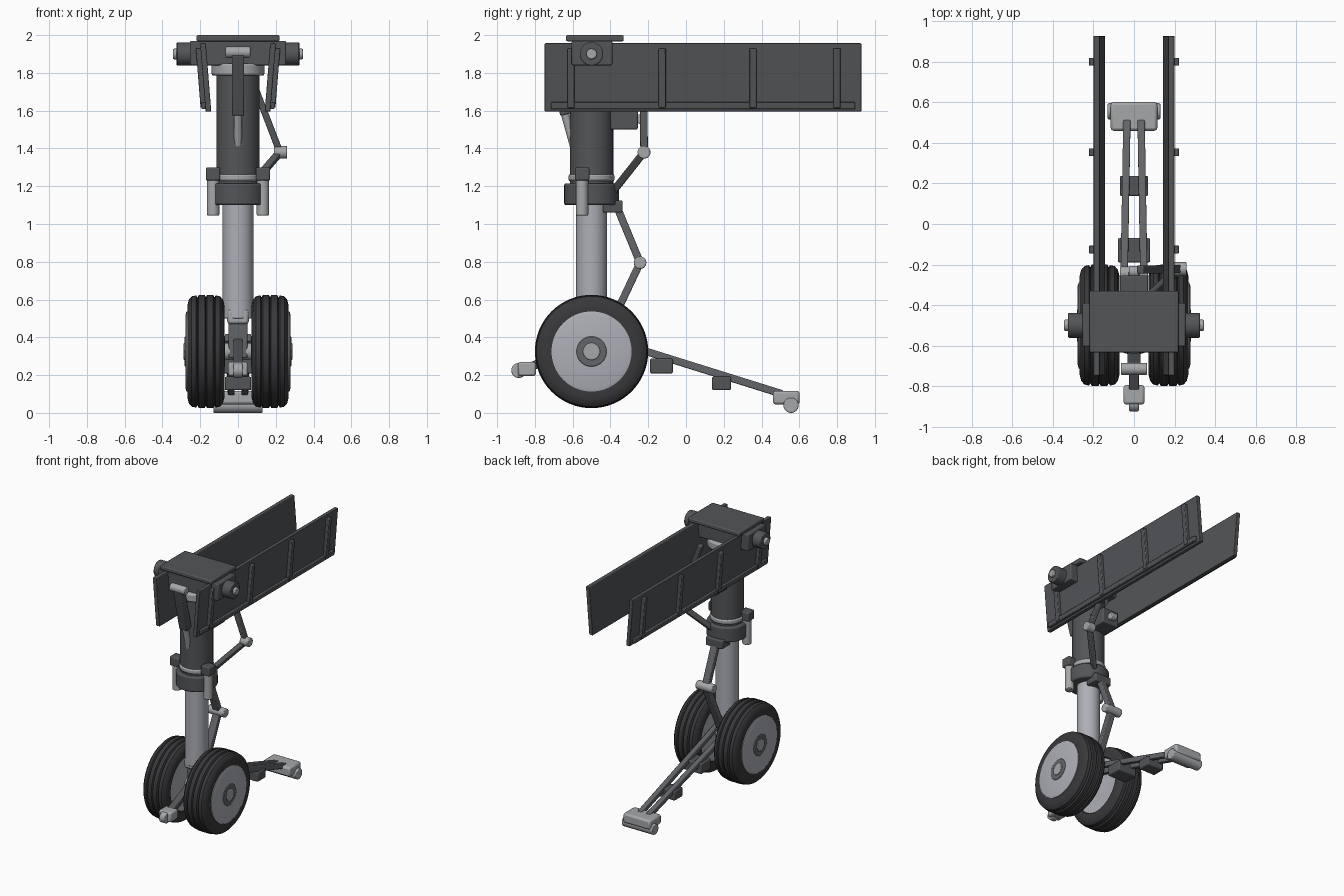
import bpy, bmesh, math
from mathutils import Vector, Matrix

if "Cube" in bpy.data.objects:
    bpy.data.objects.remove(bpy.data.objects["Cube"])


def material(name, rgb):
    m = bpy.data.materials.new(name)
    m.diffuse_color = (*rgb, 1)
    m.use_nodes = True
    m.node_tree.nodes["Principled BSDF"].inputs["Base Color"].default_value = m.diffuse_color
    return m


DARK = material("dark grey paint", (0.085, 0.09, 0.096))
MID = material("mid grey metal", (0.125, 0.13, 0.14))
TYRE = material("black rubber", (0.04, 0.04, 0.044))
STEEL = material("polished steel", (0.42, 0.43, 0.47))
LIGHT = material("light grey metal", (0.38, 0.39, 0.40))


def finish(name, bm, mat, bevel=0.0, smooth=True):
    bmesh.ops.recalc_face_normals(bm, faces=bm.faces)
    me = bpy.data.meshes.new(name)
    bm.to_mesh(me)
    bm.free()
    me.materials.append(mat)
    ob = bpy.data.objects.new(name, me)
    bpy.context.collection.objects.link(ob)
    if bevel:
        mod = ob.modifiers.new("bevel", 'BEVEL')
        mod.width, mod.segments, mod.limit_method = bevel, 2, 'ANGLE'
    if smooth:
        bpy.context.view_layer.objects.active = ob
        ob.select_set(True)
        bpy.ops.object.shade_smooth_by_angle(angle=math.radians(35))
        ob.select_set(False)
    return ob


def box(name, x, y, z, mat, bevel=0.008):
    """Box from (min, max) pairs on each axis."""
    bm = bmesh.new()
    size = [b - a for a, b in (x, y, z)]
    mid = [(a + b) / 2 for a, b in (x, y, z)]
    bmesh.ops.create_cube(bm, size=1, matrix=Matrix.Translation(mid) @ Matrix.Diagonal((*size, 1)))
    return finish(name, bm, mat, bevel)


def frame(a, b):
    """Matrix whose z axis runs from a to b, centred between them."""
    a, b = Vector(a), Vector(b)
    d = b - a
    up = Vector((1, 0, 0)) if abs(d.normalized().x) < 0.9 else Vector((0, 1, 0))
    zc = d.normalized()
    yc = zc.cross(up).normalized()
    rot = Matrix((yc.cross(zc), yc, zc)).transposed().to_4x4()
    return Matrix.Translation((a + b) / 2) @ rot, d.length


def cyl(name, a, b, r, mat, bevel=0.006, seg=40):
    m, length = frame(a, b)
    bm = bmesh.new()
    bmesh.ops.create_cone(bm, cap_ends=True, segments=seg, radius1=r, radius2=r, depth=length, matrix=m)
    return finish(name, bm, mat, bevel)


def bar(name, a, b, w, t, mat, bevel=0.006):
    """Rectangular link, w wide along x and t thick."""
    m, length = frame(a, b)
    bm = bmesh.new()
    bmesh.ops.create_cube(bm, size=1, matrix=m @ Matrix.Diagonal((w, t, length, 1)))
    return finish(name, bm, mat, bevel)


def lathe_x(name, profile, centre, mat, seg=64):
    """Closed (offset, radius) profile turned about an axis along x."""
    bm = bmesh.new()
    rings = []
    for i in range(seg):
        t = 2 * math.pi * i / seg
        rings.append([bm.verts.new((centre[0] + o, centre[1] + r * math.cos(t), centre[2] + r * math.sin(t)))
                      for o, r in profile])
    n = len(profile)
    for i in range(seg):
        p, q = rings[i], rings[(i + 1) % seg]
        for j in range(n):
            k = (j + 1) % n
            bm.faces.new((p[j], p[k], q[k], q[j]))
    return finish(name, bm, mat)


Y = -0.5          # strut line
AXLE = 0.325      # axle height

# Main strut
cyl("piston", (0, Y, 0.5), (0, Y, 1.12), 0.082, STEEL)
cyl("upper_cylinder", (0, Y, 1.2), (0, Y, 1.85), 0.115, DARK)
cyl("upper_ring", (0, Y, 1.785), (0, Y, 1.85), 0.14, LIGHT, 0.012)
cyl("lower_ring", (0, Y, 1.225), (0, Y, 1.265), 0.122, LIGHT, 0.012)
cyl("steering_collar", (0, Y, 1.1), (0, Y, 1.215), 0.145, DARK, 0.01)

# Mounting head
box("head_block", (-0.255, 0.255), (-0.605, -0.39), (1.84, 1.97), DARK)
box("top_plate", (-0.22, 0.22), (-0.635, -0.33), (1.967, 2.0), DARK)
for s, side in ((1, "right"), (-1, "left")):
    cyl("trunnion_" + side, (s * 0.24, Y, 1.9), (s * 0.325, Y, 1.9), 0.062, DARK)
    cyl("trunnion_pin_" + side, (s * 0.3, Y, 1.9), (s * 0.345, Y, 1.9), 0.028, LIGHT)
    # Steering actuators
    cyl("steering_actuator_" + side, (s * 0.132, -0.55, 1.045), (s * 0.132, -0.55, 1.24), 0.033, LIGHT)
    box("actuator_cap_" + side, (s * 0.132 - 0.038, s * 0.132 + 0.038), (-0.587, -0.512), (1.23, 1.3), DARK)

# Front retraction jack
cyl("jack_pin", (-0.065, -0.715, 1.91), (0.065, -0.715, 1.91), 0.03, LIGHT)
bar("jack_body", (0, -0.715, 1.9), (0, -0.636, 1.58), 0.066, 0.06, DARK)
cyl("jack_rod", (0, -0.645, 1.6), (0, -0.58, 1.365), 0.022, LIGHT, 0.003, 24)

# Rear side brace
box("brace_bracket", (-0.07, 0.07), (-0.4, -0.255), (1.5, 1.62), DARK)
cyl("bracket_pin", (-0.025, -0.235, 1.555), (0.025, -0.235, 1.555), 0.028, LIGHT)
bar("brace_upper", (0.03, -0.225, 1.88), (0.222, -0.222, 1.38), 0.035, 0.04, DARK)
bar("brace_lower", (0.222, -0.222, 1.38), (0.05, -0.38, 1.18), 0.035, 0.04, DARK)
cyl("brace_joint", (0.19, -0.222, 1.38), (0.26, -0.222, 1.38), 0.034, LIGHT)

# Torsion links behind the piston
box("link_bracket", (-0.07, 0.07), (-0.44, -0.335), (1.06, 1.125), DARK)
bar("torsion_link_upper", (0, -0.365, 1.09), (0, -0.243, 0.795), 0.055, 0.04, MID)
bar("torsion_link_lower", (0, -0.243, 0.795), (0, -0.42, 0.42), 0.055, 0.04, MID)
cyl("torsion_joint", (-0.07, -0.243, 0.795), (0.07, -0.243, 0.795), 0.033, LIGHT)

# Axle and piston foot
box("piston_foot", (-0.057, 0.057), (-0.575, -0.425), (0.47, 0.55), LIGHT, 0.015)
box("axle_yoke", (-0.05, 0.05), (-0.545, -0.45), (0.29, 0.49), MID)
cyl("axle", (-0.27, Y, AXLE), (0.27, Y, AXLE), 0.045, LIGHT)

# Wheels: ribbed tyre, domed hub, axle boss and nut
half = [(0.0, 0.288), (0.006, 0.3), (0.038, 0.3), (0.045, 0.286), (0.052, 0.297), (0.075, 0.292),
        (0.09, 0.275), (0.098, 0.245), (0.097, 0.212), (0.08, 0.2)]
tyre = half + [(-o, r) for o, r in reversed(half[1:])]
hub = [(0.08, 0.212), (0.103, 0.212), (0.108, 0.195), (0.109, 0.04),
       (-0.1, 0.04), (-0.1, 0.08), (-0.085, 0.195), (-0.09, 0.212)]
for s, side in ((1, "right"), (-1, "left")):
    c = (s * 0.17, Y, AXLE)
    lathe_x("tyre_" + side, tyre, c, TYRE)
    lathe_x("hub_" + side, [(s * o, r) for o, r in hub], c, STEEL)
    cyl("hub_boss_" + side, (s * 0.26, Y, AXLE), (s * 0.282, Y, AXLE), 0.08, MID, 0.004)
    cyl("axle_nut_" + side, (s * 0.26, Y, AXLE), (s * 0.288, Y, AXLE), 0.045, LIGHT, 0.004)

# Front tow fitting
bar("front_arm", (0, -0.5, 0.385), (0, -0.82, 0.245), 0.05, 0.045, DARK)
box("front_fitting", (-0.052, 0.052), (-0.89, -0.795), (0.195, 0.27), LIGHT, 0.012)
cyl("front_fitting_tip", (-0.024, -0.885, 0.225), (0.024, -0.885, 0.225), 0.04, LIGHT)

# Rear towing bar
for s, side in ((1, "right"), (-1, "left")):
    bar("tow_arm_" + side, (s * 0.052, -0.45, 0.4), (s * 0.035, 0.51, 0.1), 0.036, 0.04, MID)
box("tow_cross_block_front", (-0.08, 0.08), (-0.19, -0.07), (0.208, 0.288), DARK)
box("tow_cross_block_rear", (-0.07, 0.07), (0.138, 0.238), (0.12, 0.192), DARK)
box("tow_head", (-0.115, 0.115), (0.46, 0.602), (0.045, 0.117), LIGHT, 0.014)
cyl("tow_roller", (-0.13, 0.556, 0.04), (0.13, 0.556, 0.04), 0.04, LIGHT)

# Bay doors leaning outward at the top, with outer ribs
LEAN = 0.08


def door_x(z, out):
    return 0.157 + (z - 1.6) * LEAN + out


def door_slab(name, s, y0, y1, z0, z1, inner, outer, mat, bevel):
    bm = bmesh.new()
    loop = [(s * door_x(z, o), z) for z, o in ((z0, inner), (z0, outer), (z1, outer), (z1, inner))]
    ends = [[bm.verts.new((x, y, z)) for x, z in loop] for y in (y0, y1)]
    bm.faces.new(ends[0])
    bm.faces.new(ends[1])
    for i in range(4):
        j = (i + 1) % 4
        bm.faces.new((ends[0][i], ends[0][j], ends[1][j], ends[1][i]))
    return finish(name, bm, mat, bevel)


for s, side in ((1, "right"), (-1, "left")):
    door_slab("door_" + side, s, -0.748, 0.928, 1.595, 1.957, -0.015, 0.015, DARK, 0.004)
    door_slab("door_lower_rail_" + side, s, -0.715, 0.895, 1.608, 1.645, 0.01, 0.035, DARK, 0.005)
    for i, y in enumerate((-0.608, -0.126, 0.354, 0.8)):
        door_slab(f"door_rib_{side}_{i + 1}", s, y - 0.019, y + 0.019, 1.615, 1.93, 0.01, 0.04, DARK, 0.005)
